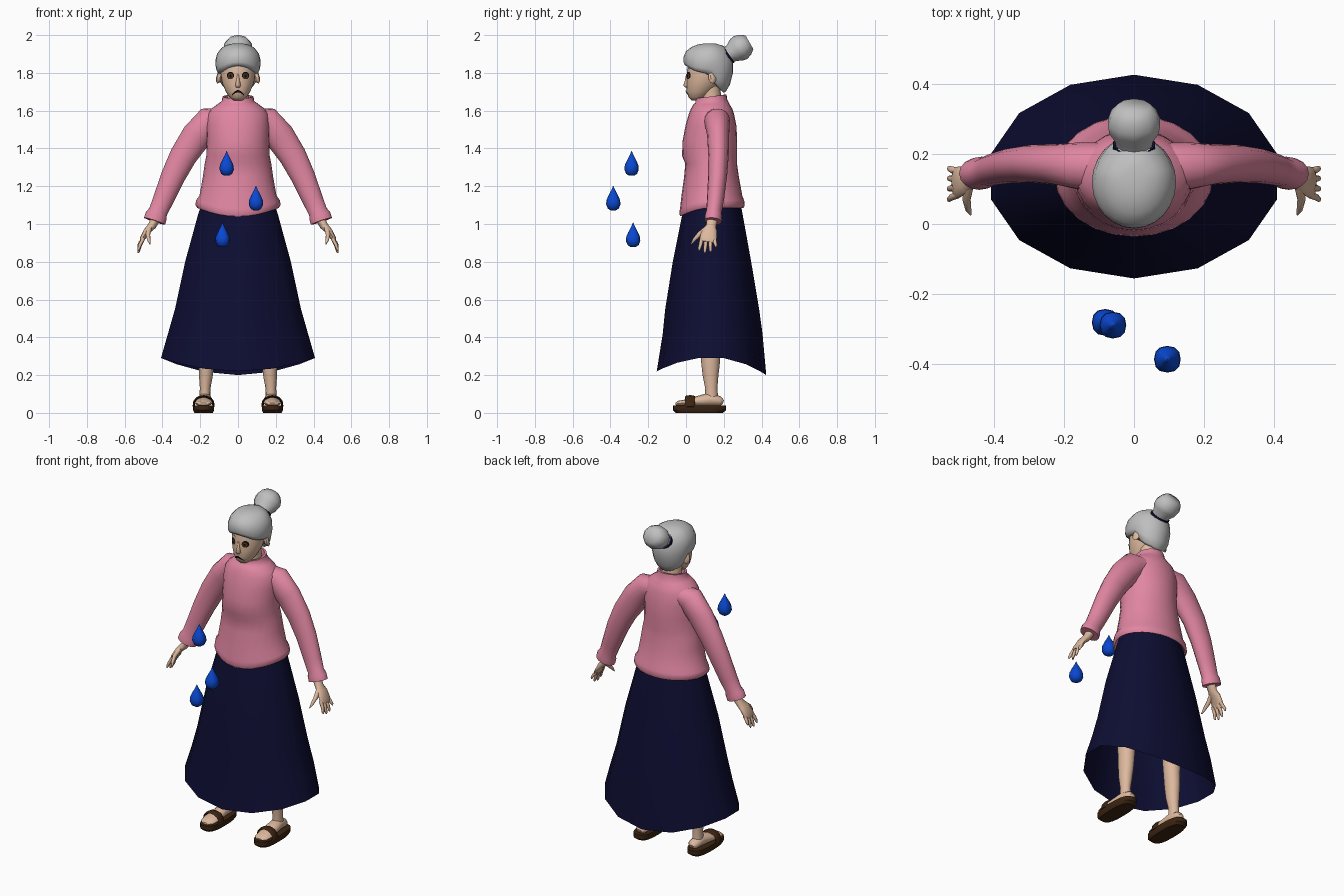
import bpy, bmesh, math
from mathutils import Vector

def material(name, rgb):
    m = bpy.data.materials.new(name)
    m.diffuse_color = (*rgb, 1)
    return m

PINK = material("pink wool", (.75, .24, .36))
NAVY = material("navy cloth", (.004, .004, .032))
SKIN = material("skin", (.72, .48, .34))
GREY = material("grey hair", (.52, .52, .52))
BLUE = material("water blue", (.003, .065, .64))
BROWN = material("sandal brown", (.045, .018, .006))
IRIS = material("eye brown", (.09, .035, .015))
BLACK = material("black", (.003, .003, .003))

def make(name, verts, faces, mat, mirror=False, fix=True, angle=50):
    me = bpy.data.meshes.new(name)
    me.from_pydata([tuple(v) for v in verts], [], faces)
    if fix:
        bm = bmesh.new()
        bm.from_mesh(me)
        bmesh.ops.recalc_face_normals(bm, faces=bm.faces)
        bm.to_mesh(me)
        bm.free()
    me.materials.append(mat)
    me.shade_smooth()
    me.set_sharp_from_angle(angle=math.radians(angle))
    ob = bpy.data.objects.new(name, me)
    bpy.context.collection.objects.link(ob)
    if mirror:
        mod = ob.modifiers.new("mirror", 'MIRROR')
        mod.use_mirror_merge = False
    return ob

def skin_rings(rings, cap_start=True, cap_end=True):
    n = len(rings[0])
    verts = [v for r in rings for v in r]
    faces = [(k*n+i, k*n+(i+1) % n, (k+1)*n+(i+1) % n, (k+1)*n+i)
             for k in range(len(rings)-1) for i in range(n)]
    if cap_start:
        faces.append(tuple(range(n))[::-1])
    if cap_end:
        faces.append(tuple(range(len(verts)-n, len(verts))))
    return verts, faces

def stack(name, table, mat, n=20, cx=0, zfun=None, power=1, caps=(True, True), **kw):
    """Horizontal oval rings: (z, half width, front y, back y)."""
    rings = []
    for k, (z, rx, yf, yb) in enumerate(table):
        ring = []
        for i in range(n):
            a = 2*math.pi*i/n - math.pi/2
            c, s = math.cos(a), math.sin(a)
            px = math.copysign(abs(c)**power, c)
            py = math.copysign(abs(s)**power, s)
            zz = zfun(k, z, s) if zfun else z
            ring.append((cx + rx*px, (yf+yb)/2 + (yb-yf)/2*py, zz))
        rings.append(ring)
    return make(name, *skin_rings(rings, *caps), mat, **kw)

def tube(name, pts, mat, n=12, ref=(0, 1, 0), **kw):
    """Oval sections along a path: (x, y, z, half thickness, half width along ref)."""
    P = [Vector(p[:3]) for p in pts]
    rings = []
    for k, p in enumerate(pts):
        t = (P[min(k+1, len(P)-1)] - P[max(k-1, 0)]).normalized()
        v = Vector(ref)
        v = (v - t*v.dot(t)).normalized()
        u = v.cross(t)
        rings.append([P[k] + u*p[3]*math.cos(2*math.pi*i/n) + v*p[4]*math.sin(2*math.pi*i/n)
                      for i in range(n)])
    return make(name, *skin_rings(rings), mat, **kw)

def interp(table, x):
    for (x0, y0), (x1, y1) in zip(table, table[1:]):
        if x <= x1:
            return y0 + (y1-y0)*max(0, x-x0)/(x1-x0)
    return table[-1][1]

# Skirt: open flared cone with a dipping hem
def skirt_z(k, z, s):
    return z - (.075 if s < 0 else .095)*s*s if k == 0 else z
stack("skirt", [(.295, .418, -.155, .425), (.42, .38, -.123, .405), (.55, .342, -.11, .387),
                (.8, .287, -.07, .345), (1.05, .217, -.02, .3), (1.13, .19, 0, .285)],
      NAVY, n=14, zfun=skirt_z, caps=(False, True))

# Sweater body with dipped hem and raised collar
def sweater_z(k, z, s):
    if k < 4:
        return z - (.045*s*s if s < 0 else 0)
    return z + (.01*s if k > 12 else 0)
stack("sweater_body",
      [(1.105, .19, .0, .29), (1.085, .215, -.03, .305), (1.1, .226, -.036, .311),
       (1.125, .222, -.032, .308), (1.15, .204, -.024, .298), (1.25, .186, -.01, .28),
       (1.32, .176, -.004, .27), (1.36, .168, -.021, .27), (1.44, .165, -.018, .271),
       (1.52, .168, -.003, .267), (1.58, .162, .014, .255), (1.61, .142, .026, .245),
       (1.635, .108, .04, .23), (1.65, .086, .05, .218), (1.675, .082, .05, .215),
       (1.675, .07, .063, .203), (1.64, .066, .068, .2)],
      PINK, n=24, zfun=sweater_z, angle=75)

# Sleeves with cuffs
tube("sleeve", [(.07, .16, 1.565, .05, .07), (.15, .165, 1.545, .078, .068),
                (.22, .17, 1.465, .08, .058), (.29, .172, 1.36, .072, .054),
                (.345, .167, 1.25, .064, .05), (.395, .156, 1.13, .055, .045),
                (.423, .148, 1.065, .05, .041), (.432, .146, 1.045, .058, .046),
                (.442, .143, 1.015, .059, .046)], PINK, n=16, mirror=True)

# Hands
tube("palm", [(.435, .14, 1.03, .026, .03), (.455, .133, .99, .022, .027),
              (.48, .125, .965, .018, .04), (.505, .118, .925, .014, .045),
              (.512, .115, .905, .008, .04)], SKIN, mirror=True)
for i, (tip_y, tip_z) in enumerate([(.07, .858), (.1, .846), (.13, .851), (.158, .877)]):
    y = .084 + .022*i
    tube(f"finger_{i+1}", [(.5, y, .925, .01, .011), (.518, (y+tip_y)/2, (.925+tip_z)/2, .009, .01),
                           (.526, tip_y, tip_z+.01, .007, .008), (.528, tip_y, tip_z, .003, .003)],
         SKIN, n=8, mirror=True)
tube("thumb", [(.468, .115, .98, .014, .016), (.477, .07, .945, .012, .013),
               (.472, .042, .915, .009, .009), (.465, .027, .893, .003, .003)],
     SKIN, n=8, mirror=True)

# Legs, feet and sandals
tube("leg", [(.16, .13, .5, .055, .055), (.167, .13, .27, .041, .05), (.17, .13, .2, .037, .042),
             (.174, .134, .13, .028, .032), (.175, .135, .07, .03, .036)], SKIN, mirror=True)
tube("foot", [(.176, .197, .055, .018, .012), (.176, .18, .062, .033, .026),
              (.176, .12, .07, .036, .036), (.179, .06, .062, .042, .027),
              (.182, .0, .053, .047, .018), (.182, -.04, .05, .041, .014),
              (.182, -.056, .047, .022, .006)], SKIN, ref=(0, 0, 1), mirror=True)
stack("sandal_sole", [(0, .048, -.055, .195), (.014, .056, -.07, .212), (.04, .056, -.07, .212)],
      BROWN, n=20, cx=.182, power=.7, mirror=True, angle=35)
arc = [math.pi*i/8 for i in range(9)]
tube("sandal_strap", [(.182 - .053*math.cos(a), .022, .032 + .056*math.sin(a)**.7, .006, .026)
                      for a in arc], BROWN, n=8, mirror=True)

# Neck, head, nose and ears
stack("neck", [(1.6, .06, .085, .195), (1.73, .055, .075, .18)], SKIN, n=16)
HEAD = [(1.655, .024, .03, .08), (1.67, .044, .014, .11), (1.70, .064, .003, .145),
        (1.74, .082, .003, .18), (1.78, .091, .004, .2), (1.82, .092, .007, .215),
        (1.88, .088, .02, .21), (1.92, .06, .06, .17)]
stack("head", HEAD, SKIN, n=24, angle=70)
stack("nose", [(1.722, .01, -.004, .03), (1.734, .016, -.014, .03),
               (1.76, .01, -.006, .03), (1.795, .005, .001, .03)], SKIN, n=10, angle=80)
tube("ear", [(.088, .135, 1.775, .024, .018), (.1, .14, 1.778, .036, .024),
             (.107, .144, 1.78, .026, .016)], SKIN, mirror=True)

# Face details: thin plates that follow the face surface
def face_point(x, z, lift):
    rx, yf, yb = [interp([(r[0], r[j]) for r in HEAD], z) for j in (1, 2, 3)]
    return (x, (yf+yb)/2 - (yb-yf)/2*math.sqrt(max(0, 1-(x/rx)**2)) - lift, z)

def disc(name, x, z, rx, rz, lift, mat):
    n = 14
    verts = [face_point(x, z, lift)] + [
        face_point(x + rx*math.cos(2*math.pi*i/n), z + rz*math.sin(2*math.pi*i/n), lift)
        for i in range(n)]
    make(name, verts, [(0, i+1, (i+1) % n+1) for i in range(n)], mat, mirror=True, fix=False)

def strip(name, x0, x1, z, rise, thick, mat, mirror):
    n = 8
    verts = []
    for i in range(n+1):
        f = i/n
        h = math.sin(math.pi*f)
        zc, w = z + rise*h, thick*(.4 + .6*h)
        x = x0 + (x1-x0)*f
        verts += [face_point(x, zc-w/2, .005), face_point(x, zc+w/2, .005)]
    make(name, verts, [(2*i, 2*i+2, 2*i+3, 2*i+1) for i in range(n)], mat, mirror, fix=False)

disc("eye_rim", .04, 1.786, .019, .02, .003, BLACK)
disc("eye_iris", .039, 1.783, .014, .015, .005, IRIS)
disc("eye_pupil", .039, 1.783, .006, .008, .007, BLACK)
strip("eyebrow", .018, .064, 1.815, .009, .007, GREY, True)
strip("mouth", -.032, .032, 1.683, .02, .013, BLACK, False)

# Hair cap: lower edge drops towards the nape
EDGE = [(-1, 1.838), (-.6, 1.81), (-.1, 1.8), (.3, 1.79), (.55, 1.73), (1, 1.695)]
def hair_z(k, t, s):
    low = interp(EDGE, s)
    return low + t*(1.955 - low)
stack("hair", [(0, .092, .008, .2), (.03, .108, -.006, .212), (.16, .117, -.013, .232),
               (.42, .12, -.012, .25), (.66, .111, .0, .25), (.85, .088, .03, .228),
               (.95, .062, .06, .2), (1, .03, .09, .16)], GREY, n=24, zfun=hair_z, angle=60)

# Bun and its band
tube("hair_bun", [(0, .205, 1.883, .044, .05), (0, .24, 1.904, .048, .056),
                  (0, .268, 1.922, .066, .074), (0, .29, 1.935, .07, .078),
                  (0, .315, 1.95, .06, .068), (0, .336, 1.962, .042, .048)],
     GREY, n=10, ref=(1, 0, 0), angle=60)
tube("bun_band", [(0, .214, 1.887, .05, .061), (0, .228, 1.897, .05, .061)],
     NAVY, n=14, ref=(1, 0, 0))

# Floating water drops
DROP = [(0, .014), (.01, .029), (.032, .038), (.055, .036), (.08, .025), (.108, .01), (.13, .001)]
for i, (x, y, z) in enumerate([(-.06, -.288, 1.256), (.095, -.385, 1.072), (-.082, -.28, .878)]):
    stack(f"water_drop_{i+1}", [(z+h, r, y-r, y+r) for h, r in DROP],
          BLUE, n=12, cx=x, power=.85, angle=70)
